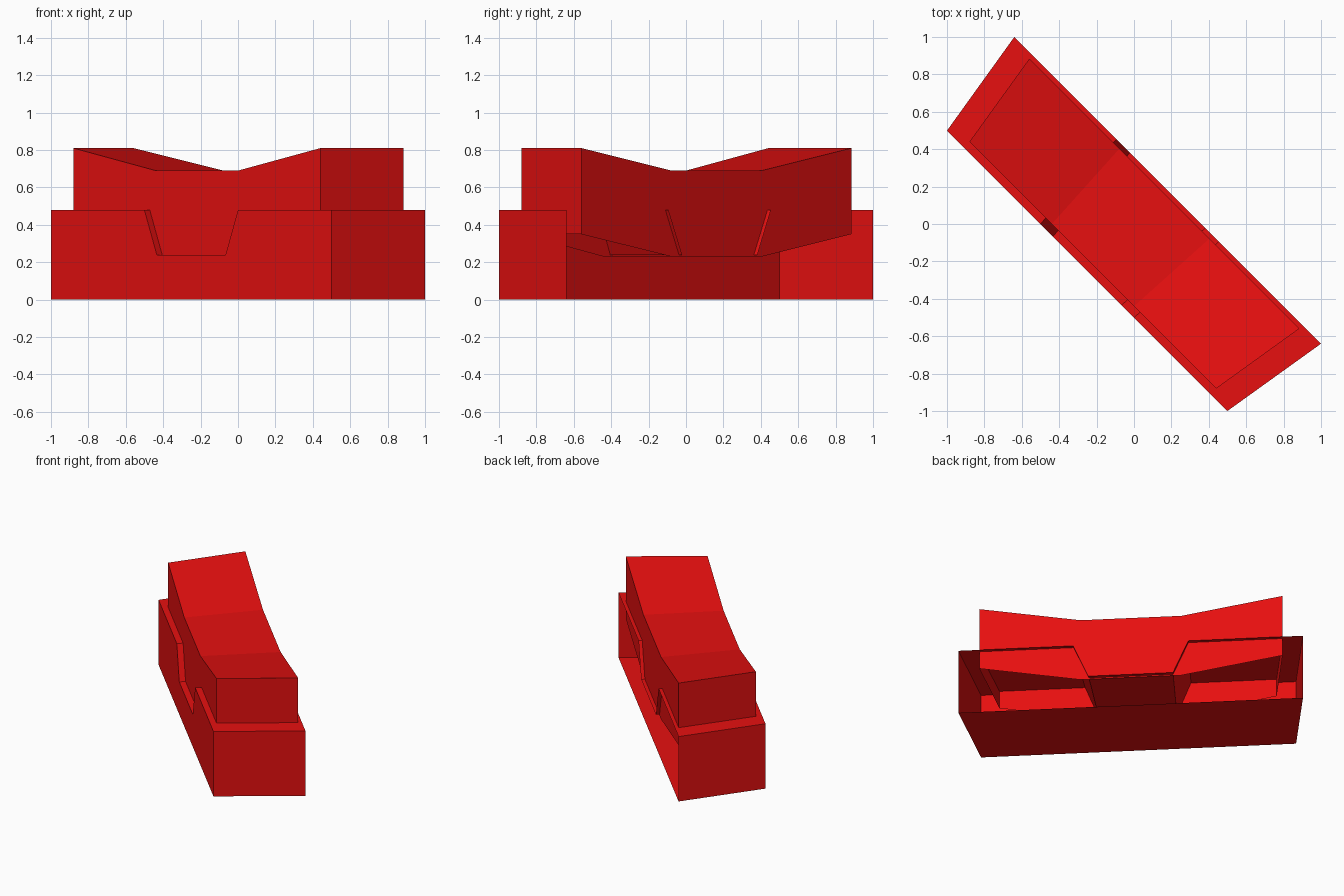
import bpy, bmesh
from math import radians
from mathutils import Matrix

if "Cube" in bpy.data.objects:
    bpy.data.objects.remove(bpy.data.objects["Cube"])

red = bpy.data.materials.new("red")
red.diffuse_color = (0.8, 0.005, 0.005, 1)
red.use_nodes = True
red.node_tree.nodes["Principled BSDF"].inputs["Base Color"].default_value = red.diffuse_color
TAPER = 1.094   # the back is longer than the front


def tapered_shell(name, right_half, v_front, v_back, skip_edges, has_back):
    """Mirror half a front profile (u, z) and loft it from front to back."""
    loop = right_half + [(-u, z) for u, z in reversed(right_half)]
    n = len(loop)
    bm = bmesh.new()
    front = [bm.verts.new((u, v_front, z)) for u, z in loop]
    back = [bm.verts.new((u * TAPER, v_back, z)) for u, z in loop]
    bm.faces.new(front)
    if has_back:
        bm.faces.new(back[::-1])
    for i in range(n):
        if i not in skip_edges:
            j = (i + 1) % n
            bm.faces.new((front[i], back[i], back[j], front[j]))
    # the whole model lies diagonally
    bm.transform(Matrix.Rotation(radians(-45), 4, 'Z'))
    me = bpy.data.meshes.new(name)
    bm.to_mesh(me)
    bm.free()
    me.materials.append(red)
    ob = bpy.data.objects.new(name, me)
    bpy.context.collection.objects.link(ob)
    return ob


# lower body: notched top, open at the back
tapered_shell("notched_base",
              [(1.06, 0), (1.06, 0.48), (0.354, 0.48), (0.26, 0.24)],
              -0.354, 0.255, (), False)

# upper block: dipped top, open underneath (the last three profile edges)
tapered_shell("dipped_block",
              [(0.311, 0.23), (0.933, 0.35), (0.933, 0.81), (0.311, 0.69)],
              -0.311, 0.23, (0, 6, 7), True)
